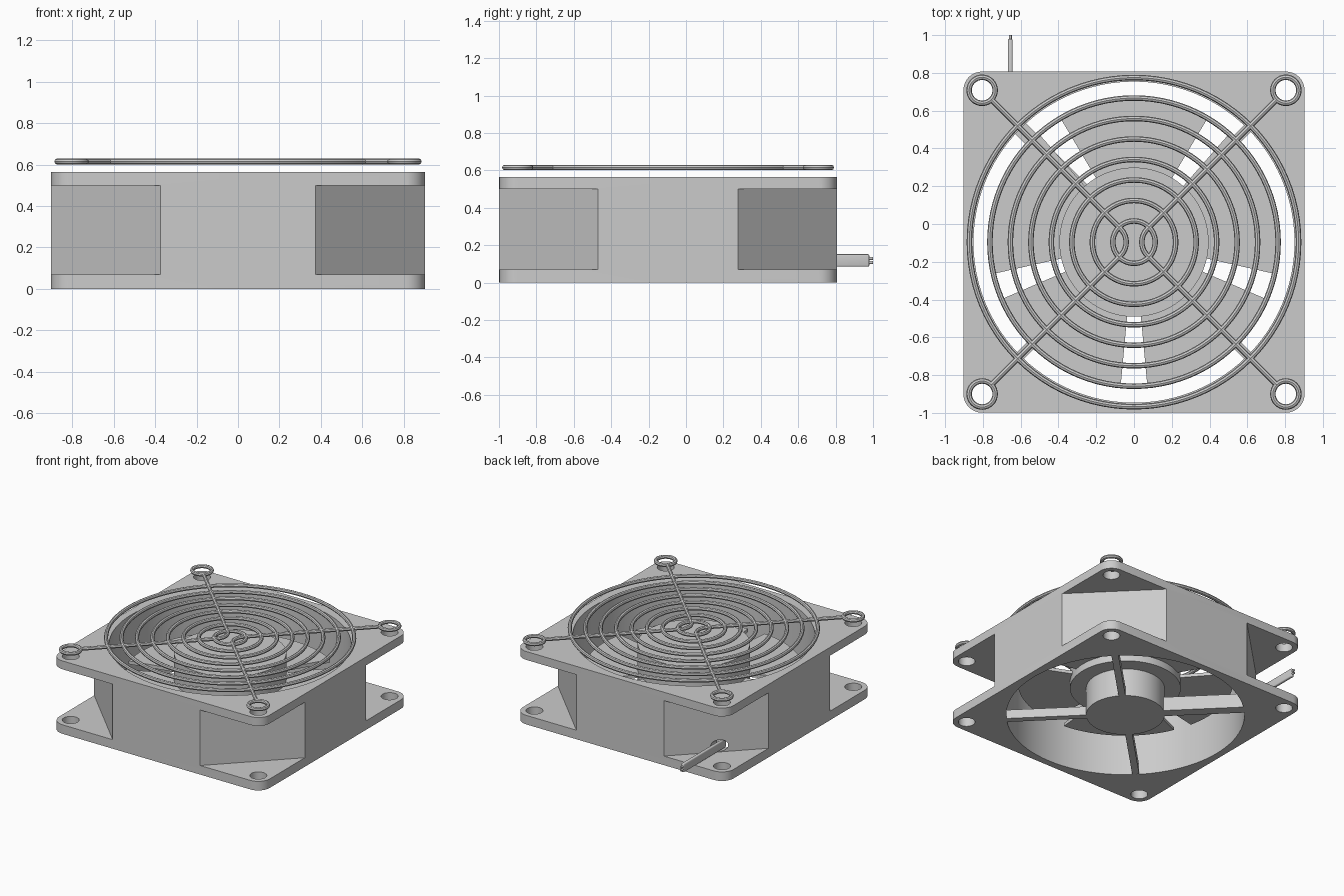
import bpy, bmesh, math
from math import cos, sin, pi, sqrt
from mathutils import Vector

if "Cube" in bpy.data.objects:
    bpy.data.objects.remove(bpy.data.objects["Cube"])

CY = -0.096          # fan axis sits slightly forward of the origin (cable sticks out behind)
HALF = 0.903         # half width of the frame
HOLE = 0.804         # mounting hole offset
BORE = 0.85
WIRE_Z = 0.615
CORNERS = [(1, 1), (-1, 1), (-1, -1), (1, -1)]


def finish(ob, name, angle=35):
    ob.name = name
    bpy.ops.object.select_all(action='DESELECT')
    ob.select_set(True)
    bpy.context.view_layer.objects.active = ob
    if ob.type == 'CURVE' or ob.modifiers:
        bpy.ops.object.convert(target='MESH')
    ob = bpy.context.view_layer.objects.active
    bm = bmesh.new()
    bm.from_mesh(ob.data)
    bmesh.ops.remove_doubles(bm, verts=bm.verts, dist=1e-5)
    bmesh.ops.recalc_face_normals(bm, faces=bm.faces)
    bm.to_mesh(ob.data)
    bm.free()
    bpy.ops.object.shade_smooth_by_angle(angle=math.radians(angle))
    return ob


def arc(r, a0, a1, n, cx=0, cy=0):
    return [(cx + r * cos(a0 + (a1 - a0) * i / n), cy + r * sin(a0 + (a1 - a0) * i / n)) for i in range(n + 1)]


def circle(r, n=96, cx=0, cy=0):
    return arc(r, 0, 2 * pi, n, cx, cy)[:-1]


def curve(name, loops, z, dims='2D', cyclic=True, **props):
    cu = bpy.data.curves.new(name, 'CURVE')
    cu.dimensions = dims
    for pts in loops:
        s = cu.splines.new('POLY')
        s.points.add(len(pts) - 1)
        for p, (x, y) in zip(s.points, pts):
            p.co = (x, y, 0, 1)
        s.use_cyclic_u = cyclic
    for k, v in props.items():
        setattr(cu, k, v)
    ob = bpy.data.objects.new(name, cu)
    bpy.context.collection.objects.link(ob)
    ob.location = (0, CY, z)
    return finish(ob, name)


def plate(name, loops, z0, z1):
    return curve(name, loops, (z0 + z1) / 2, fill_mode='BOTH', extrude=(z1 - z0) / 2)


def wire(name, loops, cyclic, r=0.0145):
    return curve(name, loops, WIRE_Z, '3D', cyclic, bevel_depth=r, bevel_resolution=2, fill_mode='FULL',
                 use_fill_caps=True)


def cylinder(name, r, p0, p1, n=64):
    a, b = Vector(p0), Vector(p1)
    bpy.ops.mesh.primitive_cylinder_add(vertices=n, radius=r, depth=(b - a).length, location=(a + b) / 2,
                                        rotation=(b - a).to_track_quat('Z', 'Y').to_euler())
    return finish(bpy.context.object, name)


def box(name, size, loc, rot=0, bevel=0):
    bpy.ops.mesh.primitive_cube_add(size=1, location=loc, rotation=(0, 0, rot))
    ob = bpy.context.object
    ob.scale = size
    bpy.ops.object.transform_apply(location=False, rotation=False)
    if bevel:
        m = ob.modifiers.new("round", 'BEVEL')
        m.width, m.segments = bevel, 3
    return finish(ob, name)


# square frame block with rounded corners, bore and mounting holes
R = 0.098
outline = []
for i, (sx, sy) in enumerate(CORNERS):
    outline += arc(R, i * pi / 2, (i + 1) * pi / 2, 8, sx * (HALF - R), sy * (HALF - R))
holes = [circle(0.06, 32, sx * HOLE, sy * HOLE) for sx, sy in CORNERS]
frame = plate("frame", [outline, circle(BORE)] + holes, 0, 0.565)

# corner pockets leave two flanges; a round hole lets the cable out
c, d = 0.375, 1.0
s = c + HALF - d
cutters = [plate("pocket_cutter", [[(sx * d, sy * s), (sx * d, sy * d), (sx * s, sy * d)]], 0.07, 0.5)
           for sx, sy in CORNERS]
cutters.append(cylinder("cable_hole_cutter", 0.045, (-0.655, 0.3, 0.119), (-0.655, 0.75, 0.119), 32))
for cutter in cutters:
    cut = frame.modifiers.new("cut", 'BOOLEAN')
    cut.operation = 'DIFFERENCE'
    cut.solver = 'EXACT'
    cut.object = cutter
frame = finish(frame, "frame")
for cutter in cutters:
    bpy.data.objects.remove(cutter)

# motor base and diagonal struts
cylinder("motor_base", 0.28, (0, CY, 0), (0, CY, 0.25))
for i in range(4):
    a = pi / 4 + i * pi / 2
    w, h = (0.08, 0.11) if i == 1 else (0.05, 0.07)       # the strut carrying the cable is larger
    r0, r1 = 0.26, BORE + 0.012
    m = (r0 + r1) / 2
    box(f"strut_{i + 1}", (r1 - r0, w, h), (m * cos(a), CY + m * sin(a), h / 2 + 0.001), a)

# impeller hub
cylinder("impeller_hub", 0.395, (0, CY, 0.22), (0, CY, 0.5), 96)

# five flat blades
for k in range(5):
    a0 = math.radians(-84.7 + 72 * k)
    a1 = a0 + math.radians(61.4)
    plate(f"blade_{k + 1}", [arc(0.77, a0, a1, 20) + arc(0.385, a1, a0, 12)], 0.275, 0.3)

# wire guard: concentric rings, corner eyelets, two bent spokes
wire("guard_rings", [circle(0.112 + 0.1085 * i, 96) for i in range(8)], True)
wire("guard_eyelets", [circle(0.069, 32, sx * HOLE, sy * HOLE) for sx, sy in CORNERS], True)
b = 0.1
e = HOLE - 0.069 / sqrt(2)
bend = [(-e, e)] + arc(b, pi / 4, -pi / 4, 10, -b * sqrt(2), 0) + [(-e, -e)]
wire("guard_spokes", [bend, [(-x, y) for x, y in bend]], False)

# flat cable with two bare strands
box("cable", (0.024, 0.52, 0.067), (-0.655, 0.72, 0.118), bevel=0.008)
for i, z in enumerate((0.107, 0.129)):
    cylinder(f"strand_{i + 1}", 0.008, (-0.655, 0.95, z), (-0.655, 1.0, z), 12)
